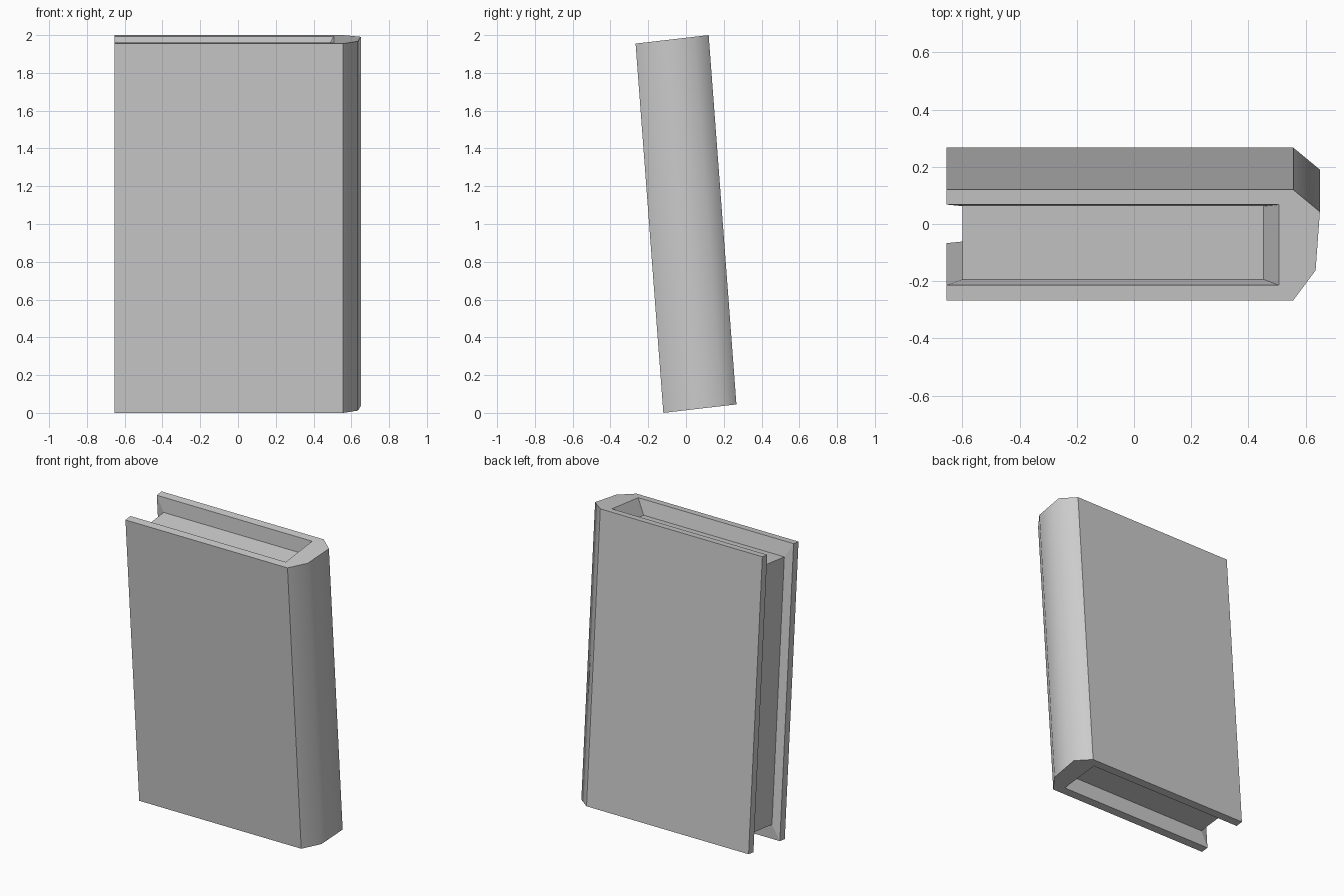
import bpy, bmesh

if "Cube" in bpy.data.objects:
    bpy.data.objects.remove(bpy.data.objects["Cube"])

T = 0.387   # thickness of the book measured along y


def place(x, t, h):
    """Book space (x, depth from front, height 0..1) to the leaning pose."""
    return (x, -0.12 + t - 0.147 * h, 0.045 * t / T + 1.955 * h)


def ring(bm, pts, h):
    return [bm.verts.new(place(x, t, h)) for x, t in pts]


def finish(bm, name, smooth=()):
    bmesh.ops.recalc_face_normals(bm, faces=bm.faces)
    for f in smooth:
        f.smooth = True
    mesh = bpy.data.meshes.new(name)
    bm.to_mesh(mesh)
    bm.free()
    obj = bpy.data.objects.new(name, mesh)
    bpy.context.collection.objects.link(obj)


# Profiles seen from above: outside of the cover, its inner rim, page block
outer = [(-0.655, 0), (0.557, 0), (0.635, 0.105),
         (0.65, 0.31), (0.557, T), (-0.655, T)]
rim = [(-0.655, 0.053), (0.507, 0.053), (0.507, 0.335), (-0.655, 0.335)]
block = [(-0.6, 0.066), (0.453, 0.066), (0.453, 0.322), (-0.6, 0.322)]
LOW, HIGH = 0.05, 0.95

# Cover: boards, rounded spine, and bevelled inner walls reaching the pages
bm = bmesh.new()
o0, o1 = ring(bm, outer, 0), ring(bm, outer, 1)
r0, r1 = ring(bm, rim, 0), ring(bm, rim, 1)
b0, b1 = ring(bm, block, LOW), ring(bm, block, HIGH)
sides = [bm.faces.new((o0[i], o0[i + 1], o1[i + 1], o1[i])) for i in range(5)]
for o, r, b in ((o0, r0, b0), (o1, r1, b1)):
    bm.faces.new(o + r[::-1])
    for i in range(3):
        bm.faces.new((r[i], r[i + 1], b[i + 1], b[i]))
for oi, ri in ((0, 0), (5, 3)):
    bm.faces.new((o0[oi], o1[oi], r1[ri], r0[ri]))
    bm.faces.new((r0[ri], r1[ri], b1[ri], b0[ri]))
# only the spine is smooth; crisp folds where it meets the boards
for e in bm.edges:
    if sum(f in sides[1:4] for f in e.link_faces) == 1:
        e.smooth = False
finish(bm, "cover", sides[1:4])

# Pages: top, fore edge and bottom of the recessed block
bm = bmesh.new()
b0, b1 = ring(bm, block, LOW), ring(bm, block, HIGH)
top = bm.faces.new(b1)
bm.faces.new(b0[::-1])
bm.faces.new((b0[3], b0[0], b1[0], b1[3]))
finish(bm, "pages")
bpy.context.view_layer.update()
